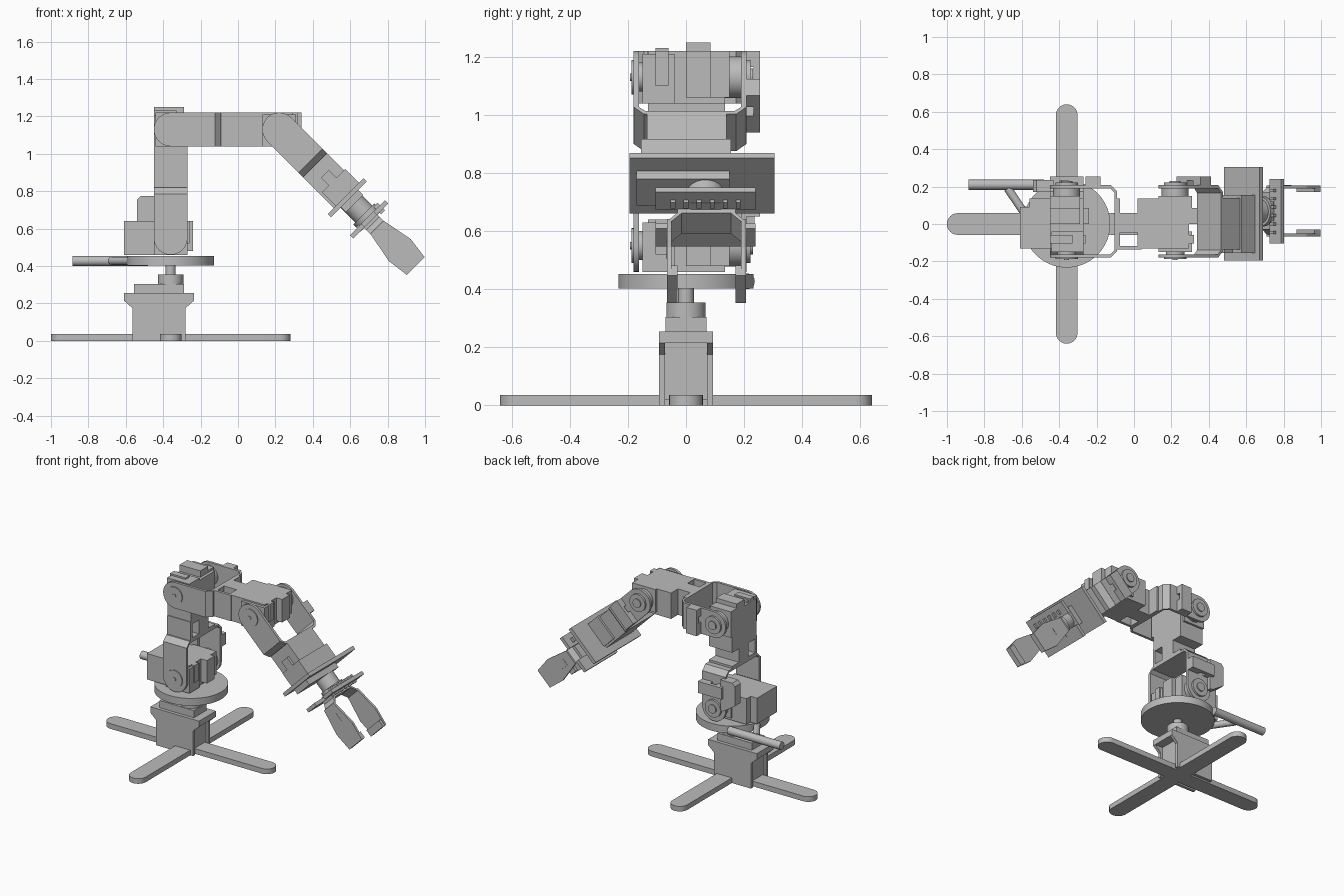
import bpy, bmesh, math
from mathutils import Matrix, Vector

if "Cube" in bpy.data.objects:
    bpy.data.objects.remove(bpy.data.objects["Cube"], do_unlink=True)

grey = bpy.data.materials.new("light grey")
grey.use_nodes = True
grey.diffuse_color = (0.5, 0.5, 0.5, 1)
grey.node_tree.nodes["Principled BSDF"].inputs["Base Color"].default_value = (0.5, 0.5, 0.5, 1)


def frame(x, y, z, pitch=0):
    """Local x runs along the part, pitched about y (positive is downward)."""
    return Matrix.Translation((x, y, z)) @ Matrix.Rotation(math.radians(pitch), 4, 'Y')


def prism(name, mat, pts, axis, lo, hi, smooth=False):
    """Extrude a 2D outline along a local axis."""
    place = {'x': lambda p, h: (h, p[0], p[1]),
             'y': lambda p, h: (p[0], h, p[1]),
             'z': lambda p, h: (p[0], p[1], h)}[axis]
    bm = bmesh.new()
    rings = [[bm.verts.new(place(p, h)) for p in pts] for h in (lo, hi)]
    bm.faces.new(rings[0])
    bm.faces.new(rings[1])
    n = len(pts)
    for i in range(n):
        j = (i + 1) % n
        bm.faces.new((rings[0][i], rings[0][j], rings[1][j], rings[1][i]))
    bmesh.ops.recalc_face_normals(bm, faces=bm.faces)
    me = bpy.data.meshes.new(name)
    bm.to_mesh(me)
    bm.free()
    me.materials.append(grey)
    ob = bpy.data.objects.new(name, me)
    ob.matrix_world = mat
    bpy.context.collection.objects.link(ob)
    if smooth:
        bpy.ops.object.select_all(action='DESELECT')
        ob.select_set(True)
        bpy.context.view_layer.objects.active = ob
        bpy.ops.object.shade_smooth_by_angle(angle=math.radians(30))
    return ob


def box(name, mat, xs, ys, zs):
    pts = [(xs[0], ys[0]), (xs[1], ys[0]), (xs[1], ys[1]), (xs[0], ys[1])]
    return prism(name, mat, pts, 'z', *zs)


def arc(cx, cy, r, a0, a1, n):
    return [(cx + r * math.cos(math.radians(a0 + (a1 - a0) * i / n)),
             cy + r * math.sin(math.radians(a0 + (a1 - a0) * i / n))) for i in range(n + 1)]


def cyl(name, mat, axis, c, r, lo, hi, n=40):
    return prism(name, mat, arc(*c, r, 0, 360, n)[:-1], axis, lo, hi, True)


def rod(name, a, b, r):
    a, b = Vector(a), Vector(b)
    mat = Matrix.Translation(a) @ (b - a).to_track_quat('Z', 'Y').to_matrix().to_4x4()
    return cyl(name, mat, 'z', (0, 0), r, 0, (b - a).length, 24)


W = 0.09  # half width of every link


def servo(name, m, back=-0.2):
    """Servo body with gear covers, end tab and output hubs."""
    box(name + "_body", m, (back, 0.075), (-0.13, 0.135), (-W, W))
    box(name + "_front_cover", m, (-0.09, 0.09), (-0.15, -0.04), (-W, W - 0.01))
    box(name + "_back_cover", m, (-0.09, 0.09), (0.05, 0.15), (-W + 0.02, W))
    box(name + "_end_tab", m, (0.07, 0.12), (0, 0.085), (0.02 - W, W))
    box(name + "_side_tab", m, (0.07, 0.1), (-0.105, -0.06), (-0.03, W))
    cyl(name + "_back_hub", m, 'y', (0, 0), 0.072, 0.13, 0.195)
    cyl(name + "_front_hub", m, 'y', (0, 0), 0.05, -0.165, -0.13)


def bracket(name, m):
    """U bracket around a servo: rounded cheeks, chamfered web, side block."""
    cheek = arc(0, 0, W, 90, 270, 20) + [(0.236, -W), (0.236, W)]
    for side, lo, hi in (("right", -0.18, -0.162), ("left", 0.19, 0.208)):
        prism(f"{name}_{side}_cheek", m, cheek, 'y', lo, hi, True)
    web = [(0.235, -0.18), (0.27, -0.145), (0.27, 0.173), (0.235, 0.208),
           (0.235, 0.19), (0.255, 0.167), (0.255, -0.14), (0.235, -0.162)]
    prism(name + "_web", m, web, 'z', -W, W)
    cyl(name + "_right_disc", m, 'y', (0, 0), 0.06, -0.187, -0.17)
    cyl(name + "_right_screw", m, 'y', (0, 0), 0.013, -0.192, -0.18, 16)
    cyl(name + "_left_disc", m, 'y', (0, 0), 0.06, 0.2, 0.222)
    cyl(name + "_left_screw", m, 'y', (0, 0), 0.03, 0.21, 0.23, 20)
    # block with a slot against the cheek
    box(name + "_block_cap", m, (0.1, 0.18), (0.232, 0.255), (-W, W))
    for s, lo, hi in (("low", -W, -0.01), ("high", 0.035, W)):
        box(f"{name}_block_{s}", m, (0.1, 0.18), (0.2, 0.235), (lo, hi))


def holder(name, m):
    """Open frame joining a bracket web to the next servo."""
    box(name + "_plate", m, (0.268, 0.285), (-0.135, 0.135), (-W, W))
    box(name + "_right_wall", m, (0.28, 0.4), (-0.135, -0.117), (-W, W))
    box(name + "_core", m, (0.28, 0.4), (-0.045, 0.06), (-W, W))


# Crossed foot
base = frame(-0.36, 0, 0)
bar = arc(0.582, 0, 0.058, -90, 90, 16) + arc(-0.582, 0, 0.058, 90, 270, 16)
prism("foot_bar_long", base, bar, 'z', 0, 0.036, True)
prism("foot_bar_cross", base @ Matrix.Rotation(math.pi / 2, 4, 'Z'), bar, 'z', 0, 0.0355, True)

# Pedestal with flared side plates and a recessed core
flare = [(-0.205, 0), (0.08, 0), (0.08, 0.175), (0.125, 0.215), (0.125, 0.255),
         (-0.25, 0.255), (-0.25, 0.215), (-0.205, 0.175)]
for side, lo in (("right", -0.093), ("left", 0.072)):
    prism(f"pedestal_{side}_plate", base, flare, 'y', lo, lo + 0.021)
box("pedestal_core", base, (-0.19, 0.065), (-0.075, 0.075), (0.02, 0.22))
box("pedestal_top", base, (-0.25, 0.125), (-0.093, 0.093), (0.215, 0.255))
box("pedestal_step", base, (-0.195, 0.07), (-0.07, 0.07), (0.25, 0.305))
cyl("turn_hub", base, 'z', (0, 0), 0.068, 0.3, 0.355)
cyl("turn_shaft", base, 'z', (0, 0), 0.027, 0.35, 0.405, 24)
cyl("turntable", base, 'z', (0, 0), 0.233, 0.402, 0.453, 64)

# Handle rod and its brace
rod("handle_rod", (-0.885, 0.21, 0.427), (-0.48, 0.21, 0.427), 0.027)
rod("handle_brace", (-0.675, 0.19, 0.427), (-0.56, 0.02, 0.427), 0.022)
cheek_plate = [(-0.54, 0.62), (-0.45, 0.56), (-0.43, 0.56), (-0.43, 0.775), (-0.52, 0.775), (-0.54, 0.755)]
prism("rear_guard", frame(0, 0, 0), cheek_plate, 'y', 0.17, 0.235)

# Three joints: each servo and the bracket that swings on it
joints = [("shoulder", (-0.36, 0, 0.55), 0, -90),
          ("upper_arm", (-0.36, 0, 1.13), -90, 0),
          ("elbow", (0.22, 0, 1.13), 0, 45)]
for name, pos, servo_pitch, bracket_pitch in joints:
    servo(name + "_servo", frame(*pos, servo_pitch))
    bracket(name + "_bracket", frame(*pos, bracket_pitch))
    if name != "elbow":
        holder(name + "_holder", frame(*pos, bracket_pitch))
shoulder = frame(-0.36, 0, 0.55)
box("shoulder_rear_case", shoulder, (-0.25, -0.19), (-0.13, 0.09), (-W, W))

# Forearm with wrist servo
arm = frame(0.22, 0, 1.13, 45)
box("forearm_case", arm, (0.268, 0.51), (-0.135, 0.14), (-W, W))
box("forearm_right_rib", arm, (0.34, 0.44), (-0.155, -0.13), (-0.025, 0.035))
box("forearm_collar", arm, (0.4, 0.505), (-0.155, 0.155), (-0.075, 0.1))
box("wrist_flange", arm, (0.503, 0.528), (-0.195, 0.305), (-0.135, 0.135))
box("wrist_cover", arm, (0.525, 0.565), (-0.17, 0.15), (-0.06, 0.07))
cyl("wrist_hub", arm, 'x', (0.067, 0), 0.065, 0.52, 0.64)
cyl("wrist_horn", arm, 'x', (0.067, 0), 0.08, 0.64, 0.668)

# Gripper mount
for s, lo, hi in (("lower", -0.132, -0.045), ("upper", 0.045, 0.132)):
    box(f"gripper_bar_{s}", arm, (0.668, 0.692), (-0.105, 0.24), (lo, hi))
box("gripper_mount", arm, (0.66, 0.695), (0.015, 0.12), (-0.08, 0.08))
for i in range(6):
    y = -0.045 + 0.045 * i
    box(f"mount_peg_{i + 1}", arm, (0.648, 0.705), (y - 0.008, y + 0.008), (0.065, 0.095))

# Gripper jaws, mirrored about their centre line
jaw = [(0.74, -0.05), (0.912, -0.083), (1.033, -0.067), (1.033, 0.067), (0.912, 0.083), (0.74, 0.05)]
palm = [(0.69, -0.1), (0.71, -0.1), (0.752, -0.135), (0.752, -0.12), (0.712, -0.085),
        (0.712, 0.085), (0.752, 0.12), (0.752, 0.135), (0.71, 0.1), (0.69, 0.1)]
grip = arm @ Matrix.Translation((0, 0.07, 0))
prism("gripper_palm", grip, palm, 'z', -0.05, 0.05)
for side, s in (("right", -1), ("left", 1)):
    lo, hi = sorted((s * 0.12, s * 0.136))
    prism(f"{side}_jaw", grip, jaw, 'y', lo, hi)
    lo, hi = sorted((s * 0.1, s * 0.122))
    box(f"{side}_jaw_pad", grip, (0.985, 1.033), (lo, hi), (-0.067, 0.067))
    lo, hi = sorted((s * 0.134, s * 0.138))
    box(f"{side}_jaw_plate", grip, (0.8, 0.86), (lo, hi), (-0.025, 0.02))
